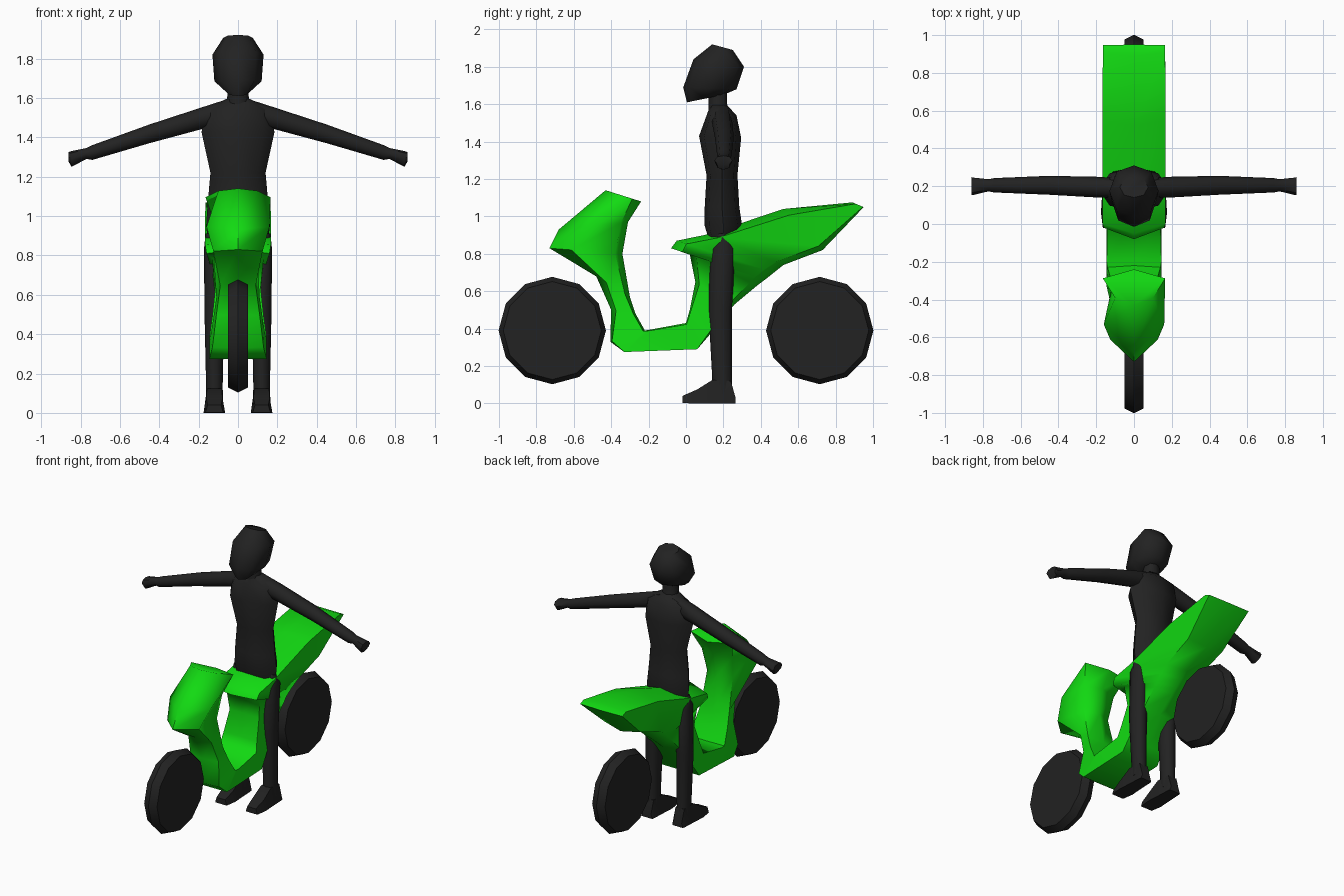
import bpy, bmesh, math
from mathutils import Vector


def material(name, rgb):
    m = bpy.data.materials.new(name)
    m.diffuse_color = (*rgb, 1)
    return m


GREEN = material("bright green", (0.006, 0.70, 0.006))
BLACK = material("soft black", (0.016, 0.016, 0.016))
OVAL = [(0.12, 0.7), (0.5, 1.0), (0.88, 0.7)]
X, Y = Vector((1, 0, 0)), Vector((0, 1, 0))


def ring(p, q, side, shape):
    """Closed section from p to q, bulging both ways along side."""
    p, q = Vector(p), Vector(q)
    right = [p.lerp(q, t) + side * w for t, w in shape]
    left = [p.lerp(q, t) - side * w for t, w in reversed(shape)]
    return [p, *right, q, *left]


def loft(name, rings, mat, angle=50):
    """Skin a list of equal rings and cap both ends."""
    bm = bmesh.new()
    rows = [[bm.verts.new(c) for c in r] for r in rings]
    n = len(rows[0])
    for a, b in zip(rows, rows[1:]):
        for i in range(n):
            j = (i + 1) % n
            bm.faces.new((a[i], a[j], b[j], b[i]))
    bm.faces.new(rows[0])
    bm.faces.new(rows[-1][::-1])
    bmesh.ops.recalc_face_normals(bm, faces=bm.faces)
    me = bpy.data.meshes.new(name)
    bm.to_mesh(me)
    bm.free()
    me.materials.append(mat)
    ob = bpy.data.objects.new(name, me)
    bpy.context.collection.objects.link(ob)
    bpy.ops.object.select_all(action='DESELECT')
    ob.select_set(True)
    bpy.context.view_layer.objects.active = ob
    bpy.ops.object.shade_smooth_by_angle(angle=math.radians(angle))
    return ob


def yz_loft(name, sections, mat, x=0.0):
    """Sections: front y, front z, back y, back z, half width."""
    return loft(name, [ring((x, a, b), (x, c, d), X * w, OVAL)
                       for a, b, c, d, w in sections], mat)


# Scooter shell: inner y, z, outer y, z, then two side points (t, half width)
shell = [
    (-0.24, 1.08, -0.43, 1.14, 0.25, 0.165, 0.8, 0.10),   # handlebar cowl
    (-0.31, 0.97, -0.68, 0.93, 0.10, 0.120, 0.6, 0.160),
    (-0.34, 0.80, -0.73, 0.83, 0.10, 0.100, 0.7, 0.125),  # nose
    (-0.30, 0.57, -0.48, 0.68, 0.15, 0.110, 0.7, 0.090),  # leg shield
    (-0.27, 0.48, -0.40, 0.50, 0.10, 0.125, 0.8, 0.110),
    (-0.22, 0.39, -0.405, 0.33, 0.05, 0.140, 0.95, 0.130),  # floor
    (-0.19, 0.395, -0.33, 0.275, 0.05, 0.145, 1.0, 0.145),
    (0.00, 0.43, 0.06, 0.29, 0.05, 0.140, 1.0, 0.145),
    (0.02, 0.50, 0.12, 0.36, 0.05, 0.130, 0.95, 0.140),
    (0.05, 0.65, 0.26, 0.53, 0.10, 0.115, 0.9, 0.120),
    (0.02, 0.80, 0.38, 0.63, 0.10, 0.130, 0.9, 0.120),
    (-0.08, 0.83, 0.42, 0.66, 0.12, 0.160, 0.9, 0.120),   # seat front
    (-0.05, 0.87, 0.47, 0.70, 0.10, 0.167, 0.9, 0.125),
    (0.12, 0.905, 0.52, 0.74, 0.12, 0.167, 0.9, 0.130),
    (0.52, 1.04, 0.73, 0.82, 0.15, 0.167, 0.9, 0.140),    # tail
    (0.89, 1.075, 0.95, 1.05, 0.30, 0.165, 0.95, 0.165),
]
loft("scooter_shell",
     [ring((0, a, b), (0, c, d), X, [(t, w), (u, v)])
      for a, b, c, d, t, w, u, v in shell], GREEN, 65)

# Twelve-sided wheels with a ridged tread
for name, cy in (("front_wheel", -0.715), ("rear_wheel", 0.715)):
    rings = []
    for x, r in ((-0.05, 0.262), (0, 0.287), (0.05, 0.262)):
        rings.append([(x, cy + r * math.cos(k * math.pi / 6),
                       0.39 + r * math.sin(k * math.pi / 6)) for k in range(12)])
    loft(name, rings, BLACK, 40)

# Rider head, neck and torso
yz_loft("head", [
    (0.14, 1.92, 0.25, 1.89, 0.075),
    (0.04, 1.84, 0.31, 1.80, 0.130),
    (-0.015, 1.69, 0.27, 1.68, 0.120),
    (0.005, 1.61, 0.20, 1.65, 0.060)], BLACK)
yz_loft("neck", [
    (0.12, 1.70, 0.22, 1.70, 0.05),
    (0.12, 1.60, 0.22, 1.60, 0.055),
    (0.12, 1.52, 0.24, 1.52, 0.07)], BLACK)
yz_loft("torso", [
    (0.13, 1.595, 0.22, 1.595, 0.06),
    (0.11, 1.54, 0.27, 1.54, 0.17),
    (0.07, 1.43, 0.295, 1.42, 0.185),
    (0.11, 1.22, 0.275, 1.22, 0.14),
    (0.10, 1.05, 0.285, 1.05, 0.155),
    (0.10, 0.95, 0.30, 0.95, 0.162),
    (0.13, 0.85, 0.27, 0.85, 0.15)], BLACK)

for s, label in ((-1, "left"), (1, "right")):
    # Arm and hand: x, top z, bottom z, centre y, half depth
    arm = [(0.05, 1.595, 1.47, 0.19, 0.05), (0.19, 1.55, 1.44, 0.195, 0.055),
           (0.45, 1.465, 1.37, 0.205, 0.05), (0.74, 1.36, 1.285, 0.205, 0.038),
           (0.77, 1.345, 1.29, 0.205, 0.032), (0.845, 1.33, 1.25, 0.20, 0.045),
           (0.86, 1.325, 1.275, 0.20, 0.048)]
    loft(label + "_arm", [ring((s * x, y, t), (s * x, y, b), Y * d, OVAL)
                          for x, t, b, y, d in arm], BLACK)
    # Leg and shoe
    yz_loft(label + "_leg", [
        (0.17, 0.91, 0.21, 0.91, 0.045),
        (0.13, 0.83, 0.265, 0.83, 0.053),
        (0.12, 0.50, 0.245, 0.50, 0.050),
        (0.14, 0.14, 0.245, 0.12, 0.042),
        (0.14, 0.05, 0.25, 0.05, 0.045)], BLACK, s * 0.12)
    box = [(0.0, 0.75), (1.0, 1.0)]
    foot = [(-0.02, 0.04, 0.002, 0.045), (0.06, 0.075, 0, 0.055),
            (0.14, 0.125, 0, 0.05), (0.24, 0.12, 0, 0.045),
            (0.265, 0.03, 0, 0.042)]
    loft(label + "_shoe", [ring((s * 0.12, y, t), (s * 0.12, y, b), X * w, box)
                           for y, t, b, w in foot], BLACK)
